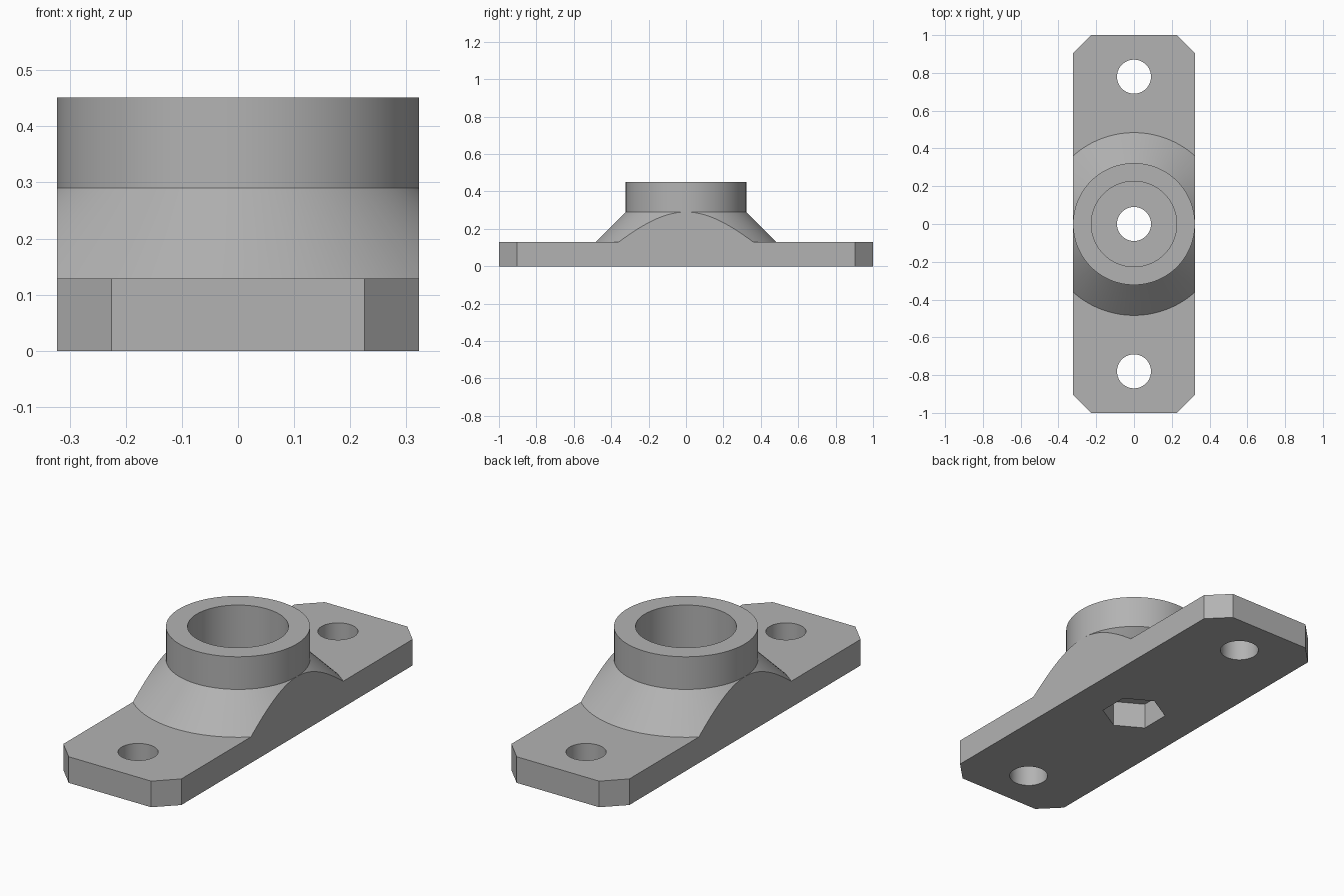
import bpy
import bmesh
from math import cos, sin, tau, radians

HALF_W = 0.3226   # half width of the plate and outer radius of the collar
PLATE_H = 0.129
TOP = 0.4516
SEGMENTS = 96

default = bpy.data.objects.get("Cube")
if default:
    bpy.data.objects.remove(default, do_unlink=True)

grey = bpy.data.materials.new("light_grey")
grey.use_nodes = True
colour = (0.45, 0.45, 0.45, 1)
grey.diffuse_color = colour
grey.node_tree.nodes["Principled BSDF"].inputs["Base Color"].default_value = colour


def add_loft(name, rings):
    """Solid skinned through stacked rings of equal point count."""
    bm = bmesh.new()
    loops = [[bm.verts.new(p) for p in ring] for ring in rings]
    n = len(loops[0])
    for a, b in zip(loops, loops[1:]):
        for i in range(n):
            j = (i + 1) % n
            bm.faces.new((a[i], a[j], b[j], b[i]))
    bm.faces.new(loops[0][::-1])
    bm.faces.new(loops[-1])
    bmesh.ops.recalc_face_normals(bm, faces=bm.faces)
    mesh = bpy.data.meshes.new(name)
    bm.to_mesh(mesh)
    bm.free()
    mesh.materials.append(grey)
    obj = bpy.data.objects.new(name, mesh)
    bpy.context.collection.objects.link(obj)
    return obj


def lathe(name, profile, sides=SEGMENTS, turn=0.5, y=0):
    """Turned solid from (radius, height) pairs."""
    angles = [tau * (i + turn) / sides for i in range(sides)]
    return add_loft(name, [[(r * cos(a), y + r * sin(a), z) for a in angles]
                           for r, z in profile])


def combine(target, tool, operation):
    """Apply a boolean and discard the tool."""
    mod = target.modifiers.new("boolean", "BOOLEAN")
    mod.operation, mod.solver, mod.object = operation, "EXACT", tool
    bpy.context.view_layer.objects.active = target
    bpy.ops.object.modifier_apply(modifier=mod.name)
    bpy.data.objects.remove(tool, do_unlink=True)


# Base plate, oversized in x so its corner bevels appear after trimming
outline = [(0.6, -0.6256), (0.6, 0.6256), (0.2256, 1), (-0.2256, 1),
           (-0.6, 0.6256), (-0.6, -0.6256), (-0.2256, -1), (0.2256, -1)]
bracket = add_loft("flange_bracket",
                   [[(x, y, z) for x, y in outline] for z in (0, PLATE_H)])

# Flared hub with a straight collar, sunk into the plate
flare_top = 0.2903
sunk = 0.06
hub = lathe("hub", [(HALF_W + flare_top - sunk, sunk),
                    (HALF_W, flare_top), (HALF_W, TOP)])
combine(bracket, hub, "UNION")

# Trim both long sides flat
w = HALF_W + 0.0001
slab = [(-w, -2), (w, -2), (w, 2), (-w, 2)]
trim = add_loft("trim", [[(x, y, z) for x, y in slab] for z in (-1, 1)])
combine(bracket, trim, "INTERSECT")

# Collar bore, centre hole, hexagonal nut pocket and mounting holes
combine(bracket, lathe("bore", [(0.226, 0.17), (0.226, 1)]), "DIFFERENCE")
combine(bracket, lathe("nut_pocket", [(0.15, -1), (0.15, 0.13)], 6), "DIFFERENCE")
for y in (-0.78, 0, 0.78):
    combine(bracket, lathe("bolt_hole", [(0.09, -1), (0.09, 1)], 64, y=y), "DIFFERENCE")

# Smooth the round walls, keep the edges crisp
bpy.ops.object.select_all(action="DESELECT")
bracket.select_set(True)
bpy.context.view_layer.objects.active = bracket
bpy.ops.object.shade_smooth_by_angle(angle=radians(30))
